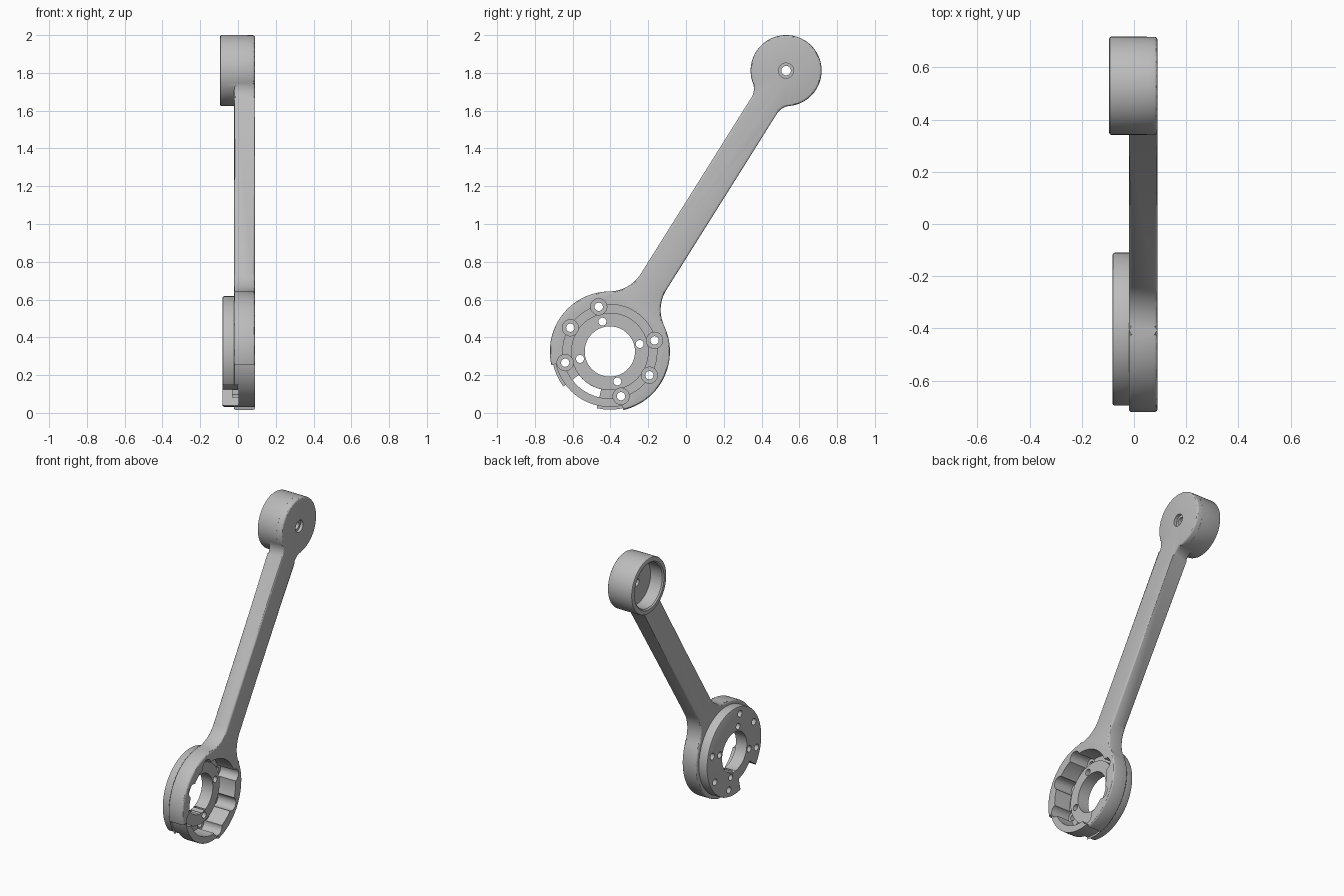
import bpy, bmesh
from math import sin, cos, atan2, asin, sqrt, radians, pi

if "Cube" in bpy.data.objects:
    bpy.data.objects.remove(bpy.data.objects["Cube"])

HUB = (-0.403, 0.325)      # y, z of the large mounting end
TIP = (0.53, 1.812)        # y, z of the small cup end
BODY_X = (-0.02, 0.09)
HUB_R, PLATE_R, TIP_R = 0.318, 0.293, 0.188

grey = bpy.data.materials.new("plain_grey")
grey.use_nodes = True
grey.diffuse_color = (0.5, 0.5, 0.5, 1)
grey.node_tree.nodes["Principled BSDF"].inputs["Base Color"].default_value = (0.5, 0.5, 0.5, 1)


def finish(name, bm):
    bmesh.ops.recalc_face_normals(bm, faces=bm.faces)
    mesh = bpy.data.meshes.new(name)
    bm.to_mesh(mesh)
    bm.free()
    mesh.materials.append(grey)
    obj = bpy.data.objects.new(name, mesh)
    bpy.context.scene.collection.objects.link(obj)
    return obj


def lathe(name, profile, centre, steps=96):
    """Turn a closed (radius, x) profile around an x-parallel axis."""
    bm = bmesh.new()
    y, z = centre
    vs = [bm.verts.new((x, y + r, z)) for r, x in profile]
    for a, b in zip(vs, vs[1:]):
        bm.edges.new((a, b))
    bmesh.ops.spin(bm, geom=bm.verts[:] + bm.edges[:], cent=(0, y, z), axis=(1, 0, 0),
                   angle=2 * pi, steps=steps, use_merge=True)
    bmesh.ops.remove_doubles(bm, verts=bm.verts, dist=1e-5)
    return finish(name, bm)


def prism(name, points, x0, x1, bevel=0):
    """Extrude a (y, z) outline along x, optionally rounding both rims."""
    bm = bmesh.new()
    base = bm.faces.new([bm.verts.new((x0, y, z)) for y, z in points])
    out = bmesh.ops.extrude_face_region(bm, geom=[base], use_keep_orig=True)
    for v in out["geom"]:
        if isinstance(v, bmesh.types.BMVert):
            v.co.x = x1
    if bevel:
        rims = [e for e in bm.edges if abs(e.verts[0].co.x - e.verts[1].co.x) < 1e-6]
        bmesh.ops.bevel(bm, geom=rims, offset=bevel, segments=3, profile=0.5, affect='EDGES')
    return finish(name, bm)


def arc(centre, r, a0, a1, n):
    return [(centre[0] + r * cos(a0 + (a1 - a0) * i / n),
             centre[1] + r * sin(a0 + (a1 - a0) * i / n)) for i in range(n + 1)]


def sector(name, r0, r1, d0, d1, x0, x1):
    a0, a1 = radians(d0), radians(d1)
    return prism(name, arc(HUB, r1, a0, a1, 30) + arc(HUB, r0, a1, a0, 30), x0, x1)


def polar(r, deg):
    return HUB[0] + r * cos(radians(deg)), HUB[1] + r * sin(radians(deg))


# Arm outline: two discs joined by a straight bar with filleted corners
dy, dz = TIP[0] - HUB[0], TIP[1] - HUB[1]
span, tilt, half = sqrt(dy * dy + dz * dz), atan2(dz, dy), 0.08


def end_outline(r, fillet):
    """Half-turn outline of one end, in a frame where the bar runs along +u."""
    a = asin((half + fillet) / (r + fillet))
    u = (r + fillet) * cos(a)
    top = arc((u, half + fillet), fillet, -pi / 2, -pi + a, 14)
    disc = arc((0, 0), r, a, 2 * pi - a, 90)
    low = [(p, -q) for p, q in reversed(top)]
    return top + disc[1:-1] + low


local = end_outline(HUB_R, 0.2)
local += [(span - u, -v) for u, v in end_outline(TIP_R - 0.0005, 0.09)]
outline = [(HUB[0] + u * cos(tilt) - v * sin(tilt),
            HUB[1] + u * sin(tilt) + v * cos(tilt)) for u, v in local]
arm = prism("link_arm", outline, *BODY_X, bevel=0.012)


def rounded_disc(name, r, x0, x1, centre, b=0.008):
    return lathe(name, [(0, x0), (r - b, x0), (r - b * 0.3, x0 + b * 0.3), (r, x0 + b),
                        (r, x1), (0, x1)], centre)


# Solid parts to merge: cup barrel and mounting plate
solids = [rounded_disc("cup_barrel", TIP_R, -0.095, 0.05, TIP),
          rounded_disc("mounting_plate", PLATE_R, -0.082, 0.015, HUB)]

# Cutters: cup bore with screw hole, then stepped motor pocket with central hole
cuts = [
    lathe("cup_bore", [(0, -0.2), (0.158, -0.2), (0.158, -0.095), (0.15, -0.087), (0.15, 0.0),
                       (0.025, 0.0), (0.025, 0.07), (0.04, 0.07), (0.04, 0.2), (0, 0.2)], TIP),
    sector("rim_relief", PLATE_R + 0.0005, 0.4, 193, 283, -0.0195, 0.2),
    lathe("pocket", [(0, -0.2), (0.133, -0.2), (0.133, 0.0), (0.205, 0.0), (0.205, -0.03),
                     (0.249, -0.03), (0.249, 0.2), (0, 0.2)], HUB),
    sector("cable_notch", 0.2055, 0.4, 217, 257, -0.2, 0.003),
]

# Counterbored screw holes around the rim
for deg in (14, 104, 149, 194, 284, 329):
    cuts.append(lathe("rim_screw", [(0, -0.2), (0.022, -0.2), (0.022, -0.045), (0.043, -0.045),
                                    (0.043, 0.2), (0, 0.2)], polar(0.244, deg), 32))
# Inner screw holes
for deg in (14, 104, 194, 284):
    cuts.append(lathe("hub_screw", [(0, -0.2), (0.021, -0.2), (0.021, 0.2), (0, 0.2)],
                      polar(0.163, deg), 24))

for tool, op in [(s, 'UNION') for s in solids] + [(c, 'DIFFERENCE') for c in cuts]:
    m = arm.modifiers.new(tool.name, 'BOOLEAN')
    m.object, m.operation, m.solver = tool, op, 'EXACT'

# Bake the booleans and drop the helpers
bpy.context.view_layer.update()
graph = bpy.context.evaluated_depsgraph_get()
baked = bpy.data.meshes.new_from_object(arm.evaluated_get(graph))
arm.modifiers.clear()
arm.data = baked
baked.materials.clear()
baked.materials.append(grey)
for tool in solids + cuts:
    bpy.data.objects.remove(tool)

bpy.ops.object.select_all(action='DESELECT')
arm.select_set(True)
bpy.context.view_layer.objects.active = arm
bpy.ops.object.shade_smooth_by_angle(angle=radians(30))
